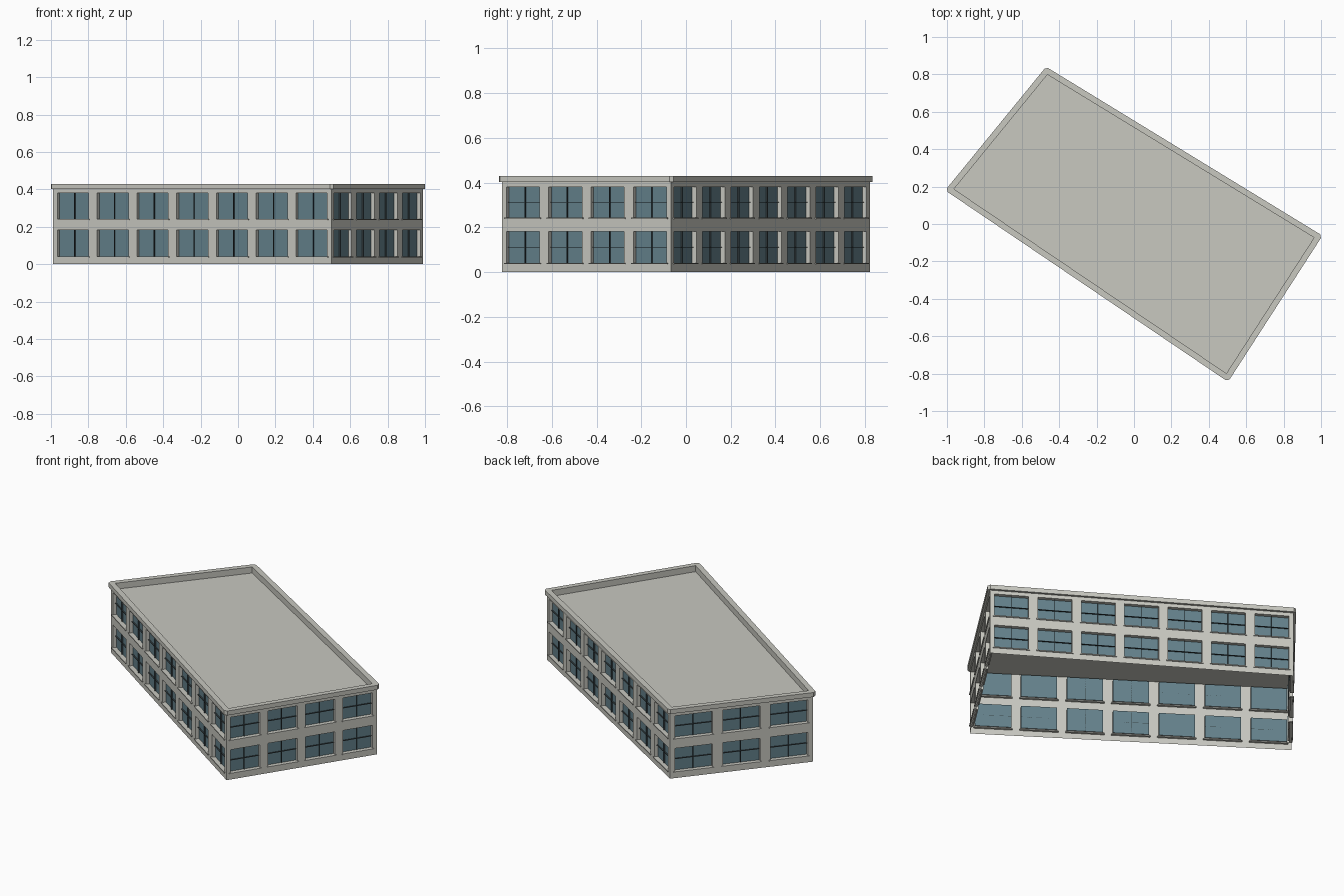
import bpy, bmesh
from mathutils import Vector

cube = bpy.data.objects.get("Cube")
if cube:
    bpy.data.objects.remove(cube, do_unlink=True)


def material(name, rgb):
    m = bpy.data.materials.new(name)
    m.use_nodes = True
    m.diffuse_color = (*rgb, 1)
    m.node_tree.nodes["Principled BSDF"].inputs["Base Color"].default_value = (*rgb, 1)
    return m


STONE = material("pale_stone", (0.58, 0.58, 0.53))
GLASS = material("blue_grey_glass", (0.127, 0.22, 0.26))
BAR = material("dark_glazing_bar", (0.04, 0.055, 0.06))

# Footprint corners, counter-clockwise: left, front, right, back
CORNERS = [Vector(c) for c in ((-.989, .183, 0), (.499, -.824, 0),
                               (.988, -.067, 0), (-.467, .822, 0))]
NAMES = ["front", "right_end", "back", "left_end"]
COLUMNS = [7, 4, 7, 3]
FLOORS = [(.04, .182), (.242, .381)]
WALL_TOP, TRIM_TOP, ROOF_Z = .403, .43, .393
FILL, RECESS, OUT, IN = .785, .022, .014, .018
N = len(CORNERS)
UP = Vector((0, 0, 1))


def edge(i):
    """Start, direction, outward normal and length of a wall."""
    a, b = CORNERS[i], CORNERS[(i + 1) % N]
    t = (b - a).normalized()
    return a, t, t.cross(UP), (b - a).length


class Builder:
    """Collects flat faces and turns them into one object."""

    def __init__(self):
        self.bm = bmesh.new()

    def face(self, *pts):
        self.bm.faces.new([self.bm.verts.new(p) for p in pts])

    def box(self, place, u, z, d):
        """Box between ranges along the wall, upward and outward."""
        (u0, u1), (z0, z1), (d0, d1) = u, z, d
        ring = [(u0, z0), (u1, z0), (u1, z1), (u0, z1)]
        self.face(*[place(a, b, d1) for a, b in ring])
        self.face(*[place(a, b, d0) for a, b in reversed(ring)])
        for k in range(4):
            p, q = ring[k], ring[(k + 1) % 4]
            self.face(place(*p, d0), place(*q, d0), place(*q, d1), place(*p, d1))

    def finish(self, name, mat):
        bmesh.ops.remove_doubles(self.bm, verts=self.bm.verts, dist=1e-5)
        mesh = bpy.data.meshes.new(name)
        self.bm.to_mesh(mesh)
        self.bm.free()
        mesh.materials.append(mat)
        bpy.context.collection.objects.link(bpy.data.objects.new(name, mesh))


def build_wall(i):
    start, t, n, length = edge(i)

    def place(u, z, d=0.0):
        return start + t * u + UP * z + n * d

    wall, glass, bars, sills = Builder(), Builder(), Builder(), Builder()
    pitch = length / COLUMNS[i]
    half = pitch * FILL / 2
    centres = [pitch * (c + .5) for c in range(COLUMNS[i])]
    us = [0] + [c + s * half for c in centres for s in (-1, 1)] + [length]
    zs = [0] + [z for f in FLOORS for z in f] + [WALL_TOP]

    # Wall grid with openings where both indices are odd
    for a in range(len(us) - 1):
        for b in range(len(zs) - 1):
            ring = [(us[a], zs[b]), (us[a + 1], zs[b]),
                    (us[a + 1], zs[b + 1]), (us[a], zs[b + 1])]
            if not (a % 2 and b % 2):
                wall.face(*[place(*p) for p in ring])
                continue
            # Reveals and recessed pane
            for k in range(4):
                p, q = ring[k], ring[(k + 1) % 4]
                wall.face(place(*p), place(*q), place(*q, -RECESS), place(*p, -RECESS))
            glass.face(*[place(*p, -RECESS) for p in ring])
            # Thin crossed glazing bars
            u0, u1, z0, z1 = us[a], us[a + 1], zs[b], zs[b + 1]
            um, zm, w = (u0 + u1) / 2, (z0 + z1) / 2, .001
            depth = (-RECESS, -RECESS + .008)
            bars.box(place, (um - w, um + w), (z0, z1), depth)
            bars.box(place, (u0, u1), (zm - w, zm + w), depth)
            # Projecting sill
            sills.box(place, (u0 - .008, u1 + .008), (z0 - .005, z0 + .001), (-.015, .006))
    wall.finish(NAMES[i] + "_wall", STONE)
    glass.finish(NAMES[i] + "_window_panes", GLASS)
    bars.finish(NAMES[i] + "_glazing_bars", BAR)
    sills.finish(NAMES[i] + "_window_sills", STONE)


for i in range(N):
    build_wall(i)

# Parapet outlines: cut outer corners, mitred inner corners
inner, before, after = [], [], []
for i, c in enumerate(CORNERS):
    n0, n1 = edge(i - 1 if i else N - 1)[2], edge(i)[2]
    before.append(c + n0 * OUT)
    after.append(c + n1 * OUT)
    inner.append(c - (n0 + n1) * (IN / (1 + n0.dot(n1))))

parapet = Builder()
top, low, deck = UP * TRIM_TOP, UP * WALL_TOP, UP * ROOF_Z
for i in range(N):
    j = (i + 1) % N
    a, b, c = after[i], before[j], after[j]
    for p, q in ((a, b), (b, c)):
        parapet.face(p + low, q + low, q + top, p + top)
    parapet.face(a + top, b + top, inner[j] + top, inner[i] + top)
    parapet.face(b + top, c + top, inner[j] + top)
    parapet.face(inner[j] + deck, inner[i] + deck, inner[i] + top, inner[j] + top)
    parapet.face(b + low, a + low, CORNERS[i] + low, CORNERS[j] + low)
    parapet.face(c + low, b + low, CORNERS[j] + low)
parapet.finish("roof_parapet", STONE)

# Flat roof deck reaching the walls, open below
roof = Builder()
roof.face(*[c + deck for c in CORNERS])
roof.finish("roof_deck", STONE)
